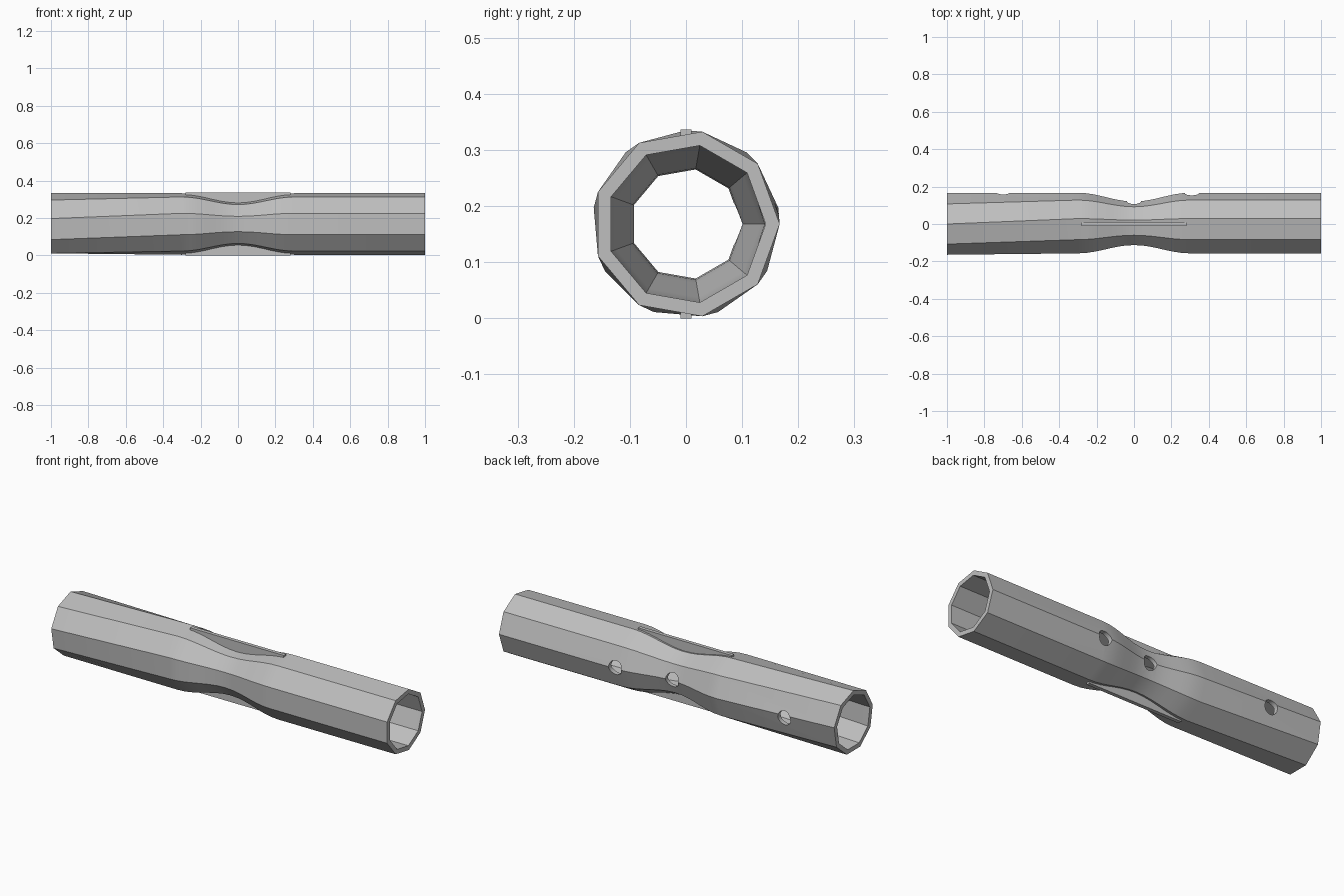
import bpy
import bmesh
from math import cos, sin, pi, radians

old = bpy.data.objects.get("Cube")
if old:
    bpy.data.objects.remove(old, do_unlink=True)

SIDES = 9
RADIUS = 0.167
WALL = 0.025
CENTRE = 0.168
PINCH = 0.3      # half length of the waist

grey = bpy.data.materials.new("grey metal")
grey.use_nodes = True
colour = (0.52, 0.52, 0.52, 1)
grey.diffuse_color = colour
grey.node_tree.nodes["Principled BSDF"].inputs["Base Color"].default_value = colour


def add_object(name, bm):
    bmesh.ops.recalc_face_normals(bm, faces=bm.faces)
    mesh = bpy.data.meshes.new(name)
    bm.to_mesh(mesh)
    bm.free()
    mesh.materials.append(grey)
    obj = bpy.data.objects.new(name, mesh)
    bpy.context.collection.objects.link(obj)
    return obj


def radius_at(x):
    if abs(x) >= PINCH:
        return RADIUS
    return RADIUS - 0.0235 * (1 + cos(pi * x / PINCH))


def ring(bm, x, inset):
    # the left-hand stretch twists slightly towards its end
    twist = radians(10) * max(0, -x - PINCH) / (1 - PINCH)
    r = radius_at(x) - inset
    angles = [twist + 2 * pi * i / SIDES for i in range(SIDES)]
    return [bm.verts.new((x, r * cos(a), CENTRE + r * sin(a))) for a in angles]


def bridge(bm, a, b):
    for i in range(SIDES):
        j = (i + 1) % SIDES
        bm.faces.new((a[i], a[j], b[j], b[i]))


# hollow nine-sided tube with a narrow waist
stations = [-1] + [PINCH * i / 7 for i in range(-7, 8)] + [1]
bm = bmesh.new()
outer = [ring(bm, x, 0) for x in stations]
inner = [ring(bm, x, WALL if abs(x) > PINCH / 2 else WALL * 0.85) for x in stations]
for shell in (outer, inner):
    for a, b in zip(shell, shell[1:]):
        bridge(bm, a, b)
for end in (0, -1):
    bridge(bm, outer[end], inner[end])
tube = add_object("tube", bm)

# round holes through the back wall
cutters = []
for x in (-0.7, 0, 0.31):
    bpy.ops.mesh.primitive_cylinder_add(vertices=20, radius=0.038, depth=0.2,
                                        location=(x, 0.15, CENTRE),
                                        rotation=(pi / 2, 0, 0))
    cutter = bpy.context.object
    cutter.name = "hole_cutter"
    cutter.hide_render = True
    cutter.data.materials.append(grey)
    cutters.append(cutter)
    cut = tube.modifiers.new("hole", 'BOOLEAN')
    cut.operation = 'DIFFERENCE'
    cut.solver = 'EXACT'
    cut.object = cutter
deps = bpy.context.evaluated_depsgraph_get()
drilled = bpy.data.meshes.new_from_object(tube.evaluated_get(deps))
tube.modifiers.clear()
tube.data = drilled
for cutter in cutters:
    bpy.data.objects.remove(cutter, do_unlink=True)

# thin ribs filling the waist above and below
ribs = []
for name, side in (("top_rib", 1), ("bottom_rib", -1)):
    bm = bmesh.new()
    xs = [0.28 * i / 8 for i in range(-8, 9)]
    grid = []
    for x in xs:
        low = radius_at(x) * 0.92
        grid.append([bm.verts.new((x, y, CENTRE + side * h))
                     for y, h in ((-0.01, low), (0.01, low), (0.01, 0.168), (-0.01, 0.168))])
    for a, b in zip(grid, grid[1:]):
        for i in range(4):
            j = (i + 1) % 4
            bm.faces.new((a[i], a[j], b[j], b[i]))
    bm.faces.new(grid[0])
    bm.faces.new(grid[-1])
    ribs.append(add_object(name, bm))

# soft shading along the length, crisp facet edges
bpy.ops.object.select_all(action='DESELECT')
for obj in [tube] + ribs:
    obj.select_set(True)
bpy.context.view_layer.objects.active = tube
bpy.ops.object.shade_smooth_by_angle(angle=radians(30))
